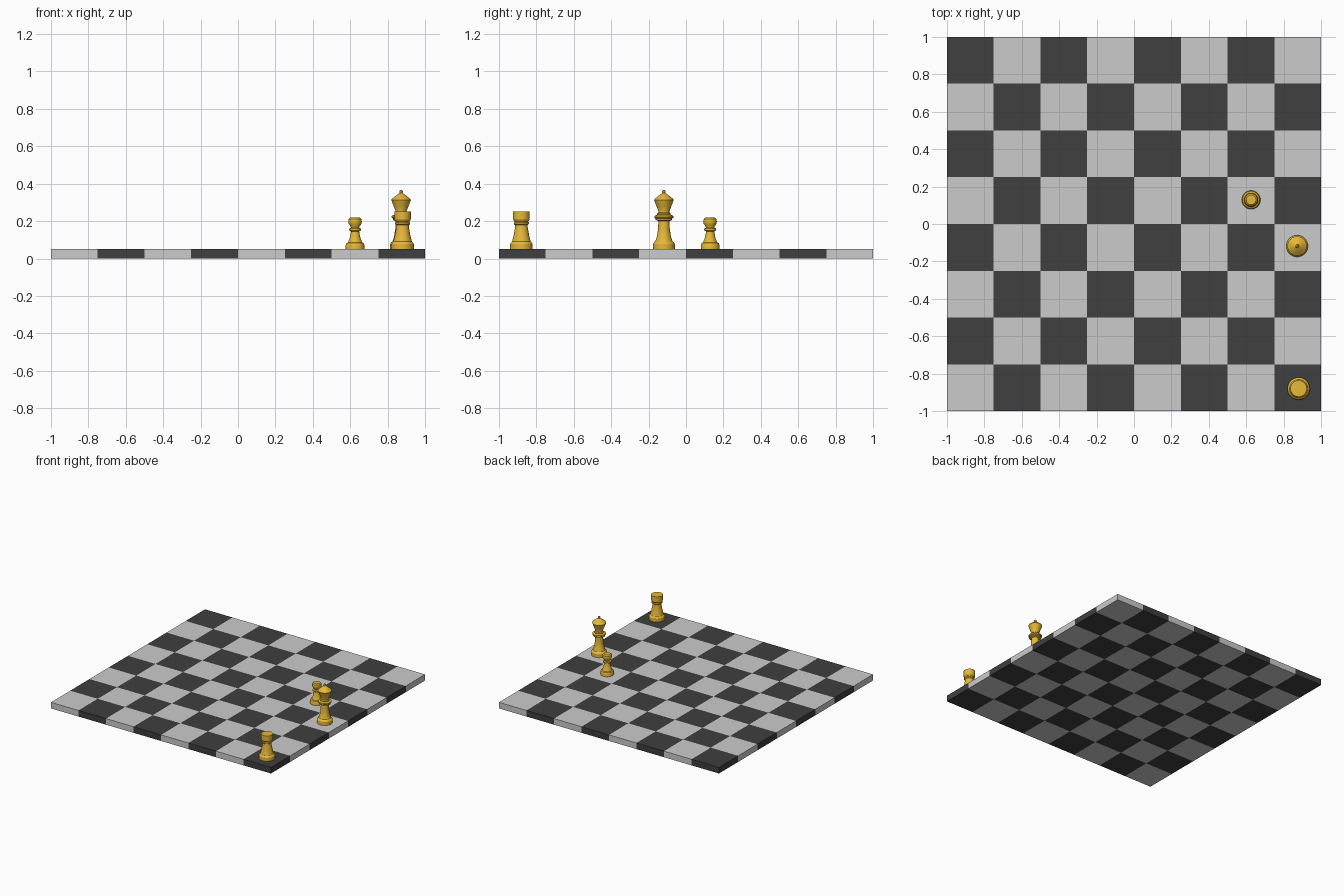
import bpy, bmesh, math
from mathutils import Matrix

if "Cube" in bpy.data.objects:
    bpy.data.objects.remove(bpy.data.objects["Cube"])


def material(name, color):
    m = bpy.data.materials.new(name)
    m.diffuse_color = (*color, 1)
    m.use_nodes = True
    m.node_tree.nodes["Principled BSDF"].inputs["Base Color"].default_value = m.diffuse_color
    return m


dark = material("dark", (0.05, 0.05, 0.05))
amber = material("amber", (0.8, 0.48, 0.04))

TOP = 0.05   # board thickness
SQ = 0.25    # square size


def squares(name, parity, mat=None):
    """All board tiles of one colour as a single object."""
    bm = bmesh.new()
    for i in range(8):
        for j in range(8):
            if (i + j) % 2 == parity:
                c = (-1 + SQ * (i + 0.5), -1 + SQ * (j + 0.5), TOP / 2)
                bmesh.ops.create_cube(bm, size=1, matrix=Matrix.Translation(c) @ Matrix.Diagonal((SQ, SQ, TOP, 1)))
    me = bpy.data.meshes.new(name)
    bm.to_mesh(me)
    bm.free()
    ob = bpy.data.objects.new(name, me)
    bpy.context.collection.objects.link(ob)
    if mat:
        me.materials.append(mat)


def turned(name, x, y, profile, seg=32):
    """Lathe a (radius, height) profile, closed at both ends on the axis."""
    bm = bmesh.new()
    pts = [(0, profile[0][1])] + profile + [(0, profile[-1][1])]
    vs = [bm.verts.new((r, 0, z)) for r, z in pts]
    es = [bm.edges.new(p) for p in zip(vs, vs[1:])]
    bmesh.ops.spin(bm, geom=vs + es, cent=(0, 0, 0), axis=(0, 0, 1), angle=math.tau, steps=seg)
    bmesh.ops.remove_doubles(bm, verts=bm.verts, dist=1e-5)
    bmesh.ops.recalc_face_normals(bm, faces=bm.faces)
    me = bpy.data.meshes.new(name)
    bm.to_mesh(me)
    bm.free()
    me.materials.append(amber)
    ob = bpy.data.objects.new(name, me)
    ob.location = (x, y, TOP)
    bpy.context.collection.objects.link(ob)
    bpy.ops.object.select_all(action='DESELECT')
    ob.select_set(True)
    bpy.context.view_layer.objects.active = ob
    bpy.ops.object.shade_smooth_by_angle(angle=math.radians(30))


# chequered board
squares("light_squares", 0)
squares("dark_squares", 1, dark)

# pawn: foot, tapering stem, collar, flat-topped head
turned("pawn", 0.626, 0.129, [
    (.050, 0), (.050, .022), (.046, .032), (.038, .036), (.030, .055), (.023, .085),
    (.022, .095), (.032, .101), (.032, .110), (.022, .114), (.024, .122),
    (.034, .135), (.036, .148), (.034, .160), (.026, .168)])

# rook: foot, tapering tower, collar, flat-topped drum
turned("rook", 0.88, -0.88, [
    (.060, 0), (.060, .028), (.055, .036), (.050, .040), (.042, .070), (.034, .115),
    (.033, .128), (.040, .134), (.040, .142), (.036, .146), (.044, .158), (.044, .201)])

# queen: foot, stem, stacked collars, flared crown, pointed cap
turned("queen", 0.872, -0.118, [
    (.058, 0), (.058, .028), (.052, .038), (.046, .042), (.037, .070), (.031, .110),
    (.030, .150), (.044, .156), (.044, .163), (.050, .168), (.050, .178), (.036, .184),
    (.036, .190), (.030, .196), (.030, .205), (.040, .230), (.052, .262), (.050, .268),
    (.030, .284), (.014, .296), (.005, .300)])

# queen finial
turned("queen_finial", 0.872, -0.118, [
    (.005, .298), (.009, .304), (.010, .308), (.009, .312), (.004, .316)], 16)
